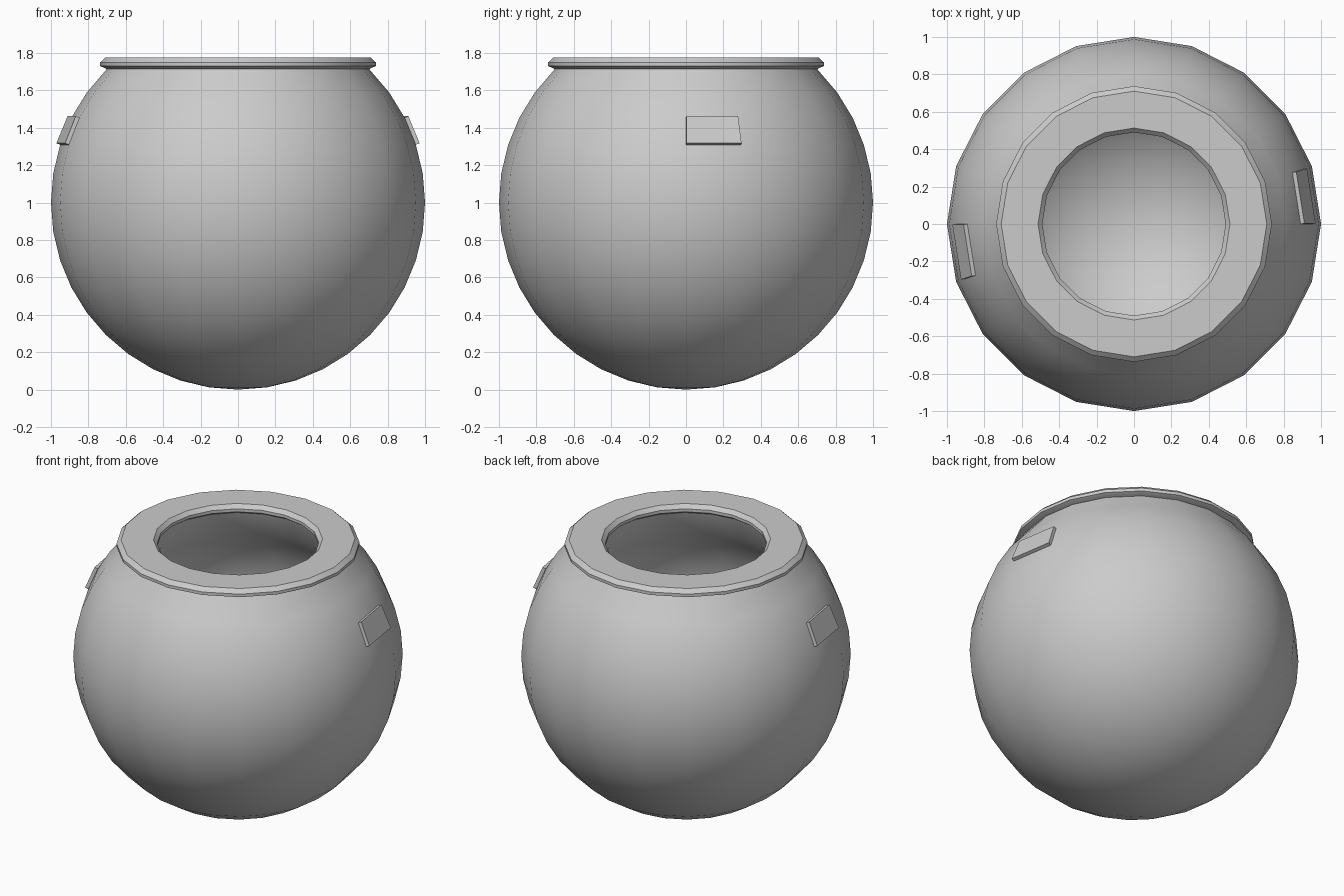
import bpy, bmesh, math
from mathutils import Vector

if "Cube" in bpy.data.objects:
    bpy.data.objects.remove(bpy.data.objects["Cube"])

SIDES = 20
STEP = math.radians(18)


def finish(name, bm, smooth=True):
    bmesh.ops.remove_doubles(bm, verts=bm.verts, dist=1e-5)
    bmesh.ops.recalc_face_normals(bm, faces=bm.faces)
    mesh = bpy.data.meshes.new(name)
    bm.to_mesh(mesh)
    bm.free()
    ob = bpy.data.objects.new(name, mesh)
    bpy.context.collection.objects.link(ob)
    if smooth:
        bpy.ops.object.select_all(action='DESELECT')
        ob.select_set(True)
        bpy.context.view_layer.objects.active = ob
        bpy.ops.object.shade_smooth_by_angle(angle=math.radians(30))
    return ob


def lathe(name, profile, closed=False):
    bm = bmesh.new()
    rings = []
    for r, z in profile:
        if r < 1e-4:
            rings.append([bm.verts.new((0, 0, z))] * SIDES)
        else:
            rings.append([bm.verts.new((r * math.cos(i * STEP), r * math.sin(i * STEP), z))
                          for i in range(SIDES)])
    pairs = list(zip(rings, rings[1:]))
    if closed:
        pairs.append((rings[-1], rings[0]))
    for a, b in pairs:
        for i in range(SIDES):
            j = (i + 1) % SIDES
            corners = list(dict.fromkeys((a[i], a[j], b[j], b[i])))
            bm.faces.new(corners)
    return finish(name, bm)


def sphere_arc(radius):
    angles = [math.radians(-90 + 9 * k) for k in range(16)]
    return [(radius * math.cos(t), 1 + radius * math.sin(t)) for t in angles]


# Thick-walled round body: outer wall, under the rim, then the inner wall
lathe("pot_body", sphere_arc(1.0) + [(0.70, 1.72), (0.515, 1.72)] + sphere_arc(0.8)[::-1])

# Flat rim with bevelled outer and inner edges
lathe("pot_rim", [(0.70, 1.713), (0.737, 1.73), (0.737, 1.75), (0.71, 1.775),
                  (0.513, 1.775), (0.49, 1.75), (0.49, 1.73), (0.515, 1.713)], closed=True)


# Lugs: one body facet raised on each side
def lug(name, start):
    def on_sphere(az, el):
        return Vector((math.cos(az) * math.cos(el), math.sin(az) * math.cos(el), 1 + math.sin(el)))
    lo, hi = math.radians(18), math.radians(27)
    pts = [on_sphere(start, lo), on_sphere(start + STEP, lo),
           on_sphere(start + STEP, hi), on_sphere(start, hi)]
    n = (pts[1] - pts[0]).cross(pts[3] - pts[0]).normalized()
    bm = bmesh.new()
    inner = [bm.verts.new(p - n * 0.01) for p in pts]
    outer = [bm.verts.new(p + n * 0.022) for p in pts]
    bm.faces.new(inner)
    bm.faces.new(outer)
    for i in range(4):
        j = (i + 1) % 4
        bm.faces.new((inner[i], inner[j], outer[j], outer[i]))
    finish(name, bm, smooth=False)


lug("right_lug", 0)
lug("left_lug", math.pi)
